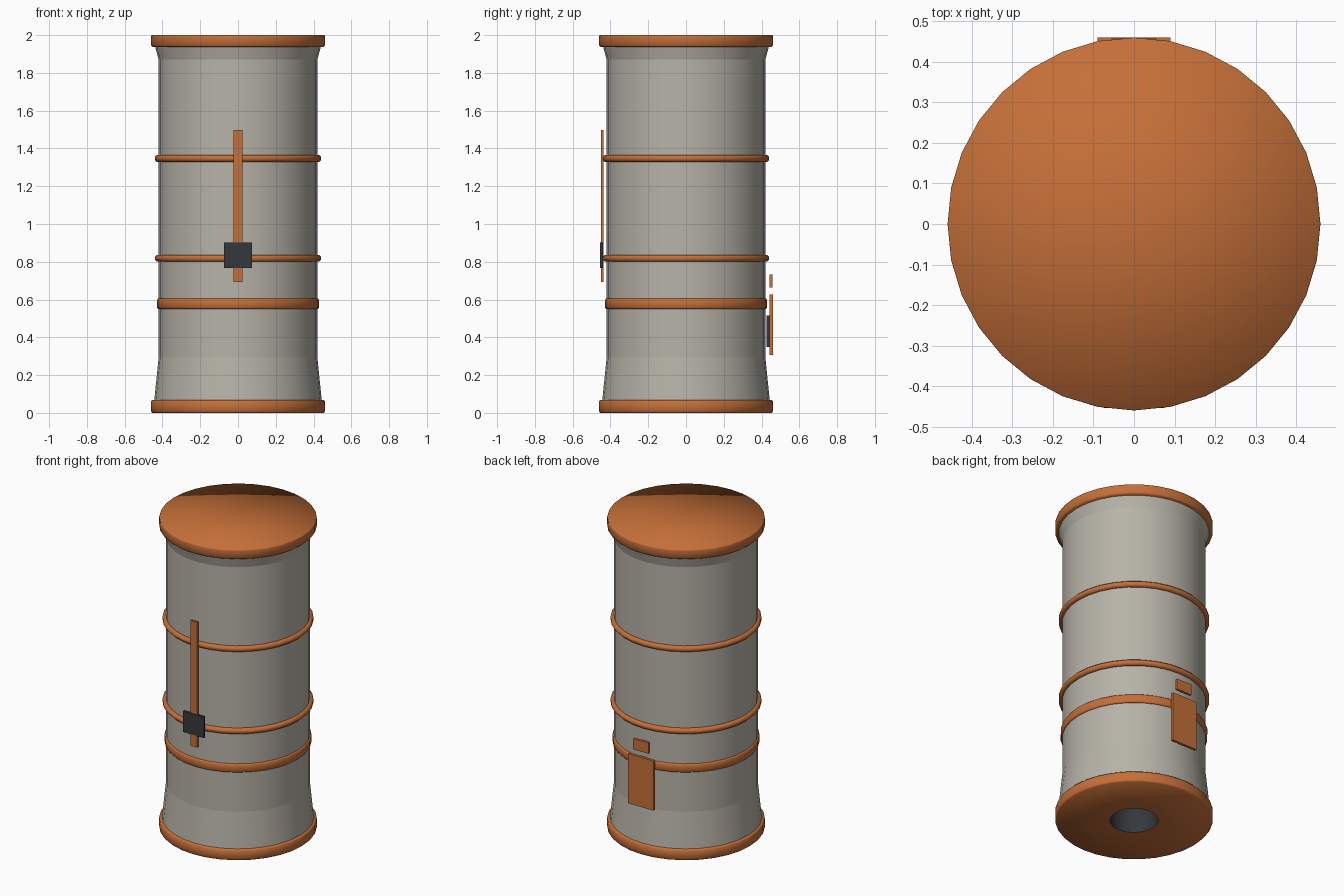
import bpy, bmesh, math

if "Cube" in bpy.data.objects:
    bpy.data.objects.remove(bpy.data.objects["Cube"])

SIDES = 32


def material(name, rgb):
    m = bpy.data.materials.new(name)
    m.diffuse_color = (*rgb, 1)
    m.use_nodes = True
    m.node_tree.nodes["Principled BSDF"].inputs["Base Color"].default_value = m.diffuse_color
    return m


orange = material("burnt_orange", (0.56, 0.16, 0.04))
grey = material("warm_grey", (0.47, 0.45, 0.39))
dark = material("charcoal", (0.035, 0.04, 0.045))


def finish(bm, name, mat):
    bmesh.ops.remove_doubles(bm, verts=bm.verts[:], dist=1e-5)
    mesh = bpy.data.meshes.new(name)
    bm.to_mesh(mesh)
    bm.free()
    mesh.materials.append(mat)
    ob = bpy.data.objects.new(name, mesh)
    bpy.context.collection.objects.link(ob)
    return ob


def lathe(name, profile, mat, closed=False, hard_rings=False):
    """Spin an (r, z) profile, listed bottom to top on its outer side."""
    bm = bmesh.new()
    rings = []
    for r, z in profile:
        rings.append([bm.verts.new((r * math.cos(a), r * math.sin(a), z))
                      for a in (2 * math.pi * i / SIDES for i in range(SIDES))]
                     if r > 0 else [bm.verts.new((0, 0, z))] * SIDES)
    pairs = list(zip(rings, rings[1:]))
    if closed:
        pairs.append((rings[-1], rings[0]))
    for lo, hi in pairs:
        for i in range(SIDES):
            j = (i + 1) % SIDES
            bm.faces.new(dict.fromkeys((lo[i], lo[j], hi[j], hi[i])))
    for f in bm.faces:
        f.smooth = True
    for e in bm.edges:
        flat = abs(e.verts[0].co.z - e.verts[1].co.z) < 1e-6
        bend = len(e.link_faces) == 2 and e.calc_face_angle(0) > math.radians(50)
        e.smooth = not (bend or (hard_rings and flat))
    return finish(bm, name, mat)


def box(name, x, y, z, mat):
    """Axis-aligned block, x is the half width, y and z are (min, max)."""
    bm = bmesh.new()
    bmesh.ops.create_cube(bm, size=1)
    for v in bm.verts:
        v.co.x *= 2 * x
        v.co.y = y[0] if v.co.y < 0 else y[1]
        v.co.z = z[0] if v.co.z < 0 else z[1]
    return finish(bm, name, mat)


# Drum wall, flared at both ends
lathe("drum_body", [(0.445, 0.05), (0.443, 0.07), (0.42, 0.295), (0.42, 1.87),
                    (0.442, 1.95)], grey, hard_rings=True)

# End caps: solid lid on top, base pierced by a dark bore
lathe("top_lid", [(0, 1.938), (0.453, 1.938), (0.46, 1.946), (0.46, 1.994),
                  (0.458, 2.0), (0, 2.0)], orange)
lathe("base_cap", [(0.14, 0), (0.454, 0), (0.46, 0.007), (0.46, 0.061),
                   (0.454, 0.068), (0.14, 0.068)], orange)
lathe("base_bore", [(0, 0.35), (0.14, 0.35), (0.14, 0)], dark)

# Raised round hoops
for name, z in (("lower_hoop", 0.818), ("upper_hoop", 1.347)):
    ring = [(0.423 + 0.019 * math.cos(a), z + 0.019 * math.sin(a))
            for a in (math.pi * (i + 0.5) / 4 for i in range(8))]
    lathe(name, ring, orange, closed=True)

# Flat band around the lower body
lathe("flat_band", [(0.415, 0.551), (0.424, 0.551), (0.429, 0.558),
                    (0.429, 0.598), (0.424, 0.605), (0.415, 0.605)],
      orange, closed=True)

# Front rail with sliding block
box("front_rail", 0.024, (-0.450, -0.438), (0.692, 1.498), orange)
box("rail_slider", 0.074, (-0.454, -0.440), (0.768, 0.903), dark)

# Rear hatch with its backing and small latch
box("rear_hatch", 0.09, (0.443, 0.460), (0.307, 0.627), orange)
box("hatch_backing", 0.06, (0.427, 0.443), (0.35, 0.515), dark)
box("hatch_latch", 0.055, (0.443, 0.458), (0.663, 0.732), orange)
